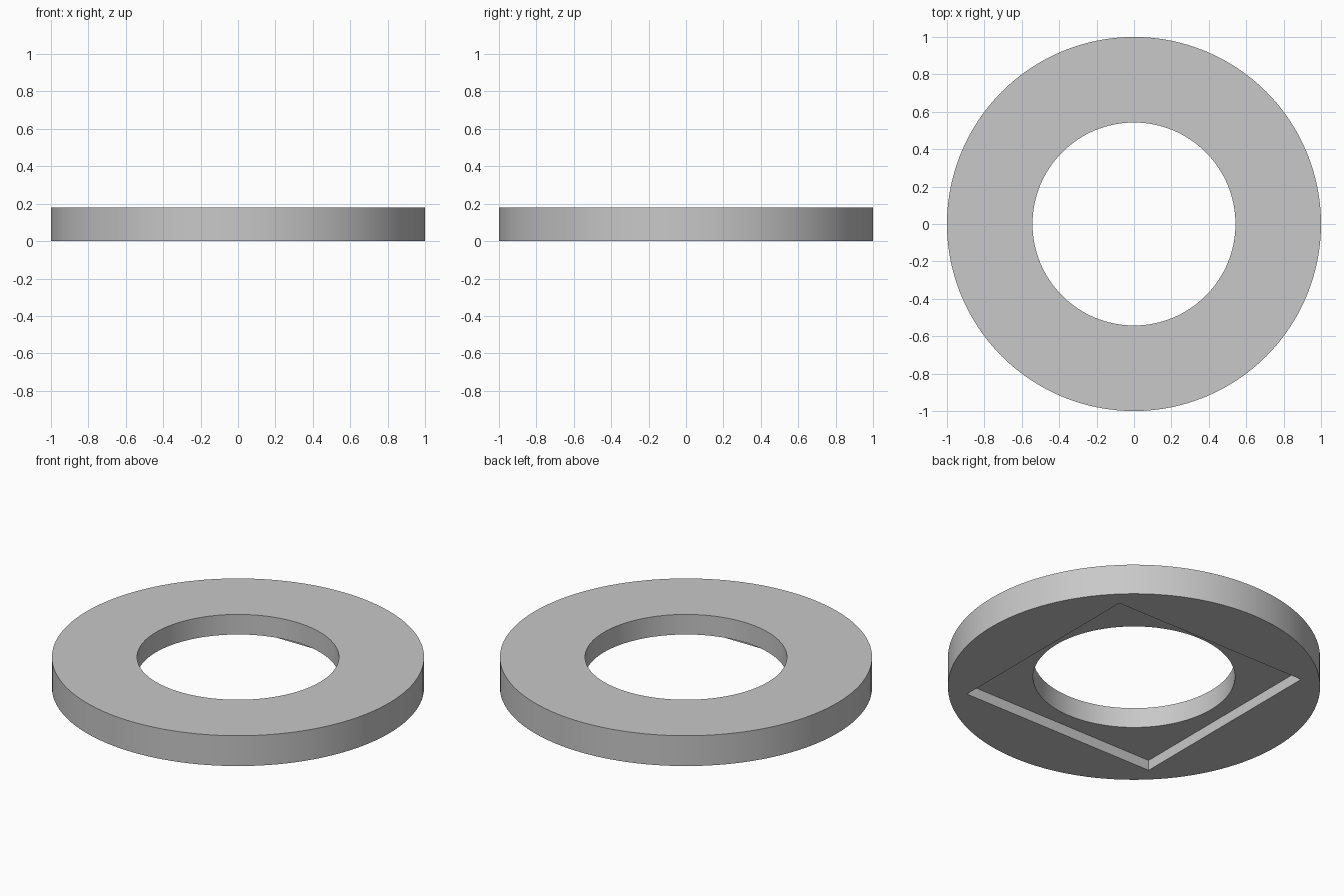
import bpy
import math

cube = bpy.data.objects.get("Cube")
if cube:
    bpy.data.objects.remove(cube, do_unlink=True)

HEIGHT = 0.18
OUTER_RADIUS = 1.0
HOLE_RADIUS = 0.5425
RECESS_SIDE = 1.274
RECESS_DEPTH = 0.061
SIDES = 128


def add_disc(name, radius, bottom, top):
    bpy.ops.mesh.primitive_cylinder_add(
        vertices=SIDES, radius=radius, depth=top - bottom,
        location=(0, 0, (top + bottom) / 2))
    obj = bpy.context.object
    obj.name = name
    return obj


def cut(target, cutter):
    """Subtract the cutter from the target, then discard it."""
    cutter.hide_render = True
    mod = target.modifiers.new("cut", "BOOLEAN")
    mod.operation = "DIFFERENCE"
    mod.solver = "EXACT"
    mod.object = cutter
    bpy.ops.object.select_all(action="DESELECT")
    target.select_set(True)
    bpy.context.view_layer.objects.active = target
    bpy.ops.object.modifier_apply(modifier=mod.name)
    bpy.data.objects.remove(cutter, do_unlink=True)


# Flat round ring body
ring = add_disc("ring", OUTER_RADIUS, 0, HEIGHT)

# Shallow square recess in the underside
bpy.ops.mesh.primitive_cube_add(size=1, location=(0, 0, 0))
recess = bpy.context.object
recess.name = "recess_cutter"
recess.scale = (RECESS_SIDE, RECESS_SIDE, 2 * RECESS_DEPTH)
cut(ring, recess)

# Round through hole
cut(ring, add_disc("hole_cutter", HOLE_RADIUS, -HEIGHT, 2 * HEIGHT))

# Plain grey finish
grey = bpy.data.materials.new("grey")
grey.use_nodes = True
colour = (0.58, 0.58, 0.58, 1)
grey.diffuse_color = colour
grey.node_tree.nodes["Principled BSDF"].inputs["Base Color"].default_value = colour
ring.data.materials.clear()
ring.data.materials.append(grey)

# Smooth round walls with crisp rims
bpy.ops.object.select_all(action="DESELECT")
ring.select_set(True)
bpy.context.view_layer.objects.active = ring
bpy.ops.object.shade_smooth_by_angle(angle=math.radians(30))
